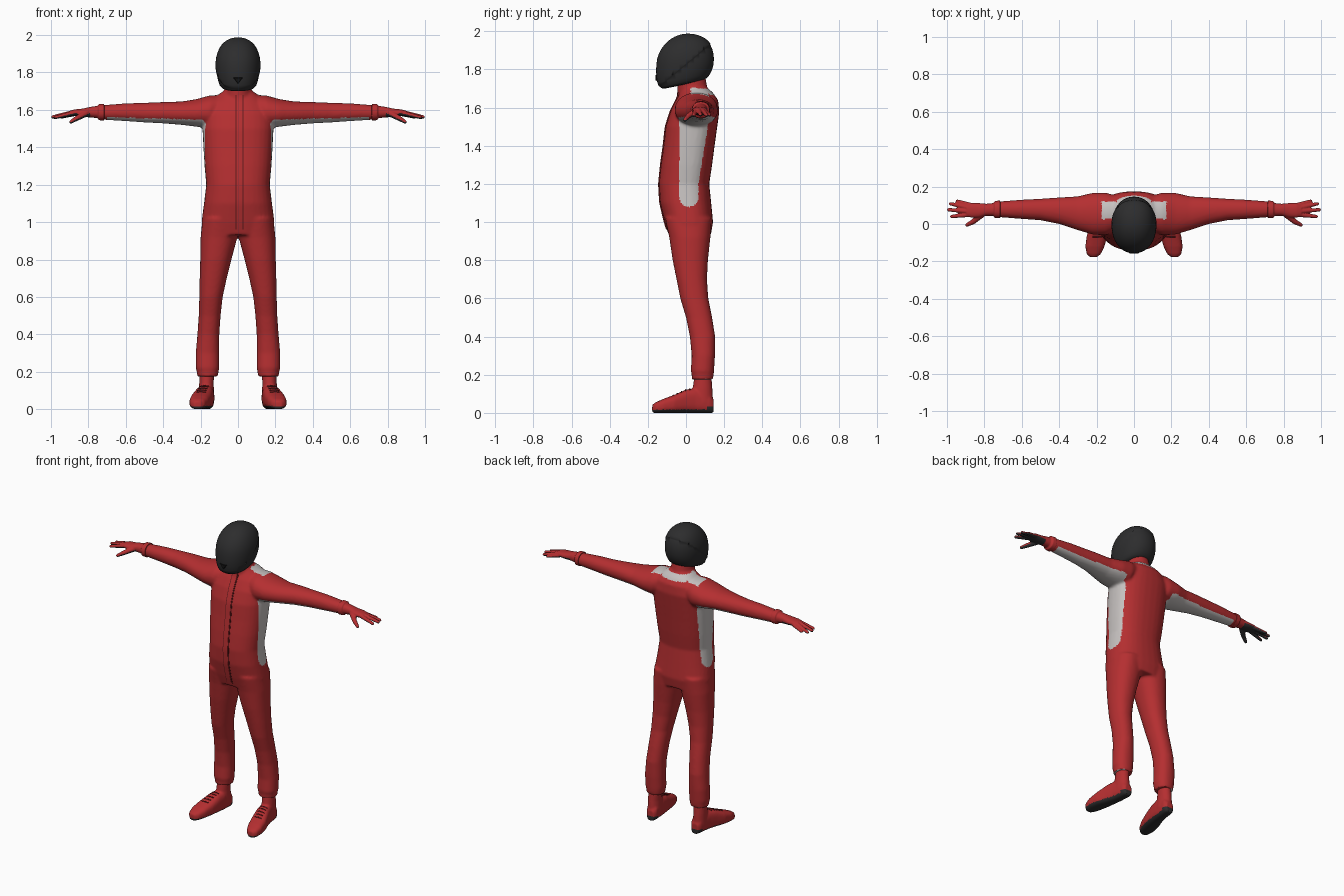
import bpy
import bmesh
import math
from mathutils import Matrix, Vector

default_cube = bpy.data.objects.get("Cube")
if default_cube:
    bpy.data.objects.remove(default_cube)


def material(name, color):
    mat = bpy.data.materials.new(name)
    mat.use_nodes = True
    mat.diffuse_color = (*color, 1)
    shader = mat.node_tree.nodes["Principled BSDF"]
    shader.inputs["Base Color"].default_value = (*color, 1)
    shader.inputs["Roughness"].default_value = 0.7
    return mat


RED = material("racing red", (0.46, 0.028, 0.03))
DARK_RED = material("seam dark red", (0.12, 0.01, 0.011))
WHITE = material("panel white", (0.56, 0.53, 0.52))
CHARCOAL = material("charcoal", (0.026, 0.026, 0.027))
BLACK = material("vent black", (0.006, 0.006, 0.006))


def loft(bm, axis, rings, side=1, power=2.4, sides=32):
    """Skin rounded sections given as (position, a_min, a_max, b_min, b_max) along an axis."""
    loops = []
    for t, a0, a1, b0, b1 in rings:
        loop = []
        for i in range(sides):
            angle = math.tau * i / sides
            c, s = math.cos(angle), math.sin(angle)
            a = (a0 + a1) / 2 + (a1 - a0) / 2 * math.copysign(abs(c) ** (2 / power), c)
            b = (b0 + b1) / 2 + (b1 - b0) / 2 * math.copysign(abs(s) ** (2 / power), s)
            x, y, z = {"x": (t, a, b), "y": (a, t, b), "z": (a, b, t)}[axis]
            loop.append(bm.verts.new((x * side, y, z)))
        loops.append(loop)
    faces = [bm.faces.new(loops[0]), bm.faces.new(loops[-1])]
    for low, high in zip(loops, loops[1:]):
        for i in range(sides):
            j = (i + 1) % sides
            faces.append(bm.faces.new((low[i], low[j], high[j], high[i])))
    bmesh.ops.recalc_face_normals(bm, faces=faces)


def tube(bm, start, end, r0, r1):
    """Tapered limb with rounded ends."""
    start, end = Vector(start), Vector(end)
    turn = (end - start).to_track_quat("Z", "Y").to_matrix().to_4x4()
    bmesh.ops.create_cone(bm, cap_ends=True, segments=12, radius1=r0, radius2=r1,
                          depth=(end - start).length,
                          matrix=Matrix.Translation((start + end) / 2) @ turn)
    for point, radius in ((start, r0), (end, r1)):
        bmesh.ops.create_icosphere(bm, subdivisions=2, radius=radius,
                                   matrix=Matrix.Translation(point))


def finish(name, bm, mats, voxel=0, smooth=0, subdivide=0, rule=None):
    """Make an object, bake its modifiers, then colour its faces by a rule."""
    mesh = bpy.data.meshes.new(name)
    bm.to_mesh(mesh)
    bm.free()
    obj = bpy.data.objects.new(name, mesh)
    bpy.context.collection.objects.link(obj)
    if voxel:
        remesh = obj.modifiers.new("fuse", "REMESH")
        remesh.mode = "VOXEL"
        remesh.voxel_size = voxel
    if smooth:
        relax = obj.modifiers.new("relax", "SMOOTH")
        relax.factor = 0.5
        relax.iterations = smooth
    if subdivide:
        obj.modifiers.new("round", "SUBSURF").levels = subdivide
    if obj.modifiers:
        graph = bpy.context.evaluated_depsgraph_get()
        baked = bpy.data.meshes.new_from_object(obj.evaluated_get(graph))
        obj.modifiers.clear()
        obj.data = baked
    obj.data.materials.clear()
    for mat in mats:
        obj.data.materials.append(mat)
    for face in obj.data.polygons:
        face.material_index = rule(face.center, face.normal) if rule else 0
    bpy.ops.object.select_all(action="DESELECT")
    obj.select_set(True)
    bpy.context.view_layer.objects.active = obj
    bpy.ops.object.shade_smooth_by_angle(angle=math.radians(40))
    return obj


# Suit: torso, collar, arms and legs fused into one garment
TORSO = [(.93, .19, -.09, .13), (1, .195, -.112, .142), (1.1, .182, -.136, .132),
         (1.2, .17, -.142, .122), (1.3, .179, -.132, .137), (1.4, .185, -.118, .15),
         (1.5, .19, -.107, .164), (1.58, .19, -.082, .175), (1.64, .155, -.052, .168),
         (1.68, .11, -.025, .14), (1.7, .08, -.02, .115)]
ARM = [(.06, -.02, .14, 1.56, 1.68), (.15, -.06, .168, 1.5, 1.678),
       (.22, -.057, .167, 1.51, 1.658), (.3, -.033, .148, 1.52, 1.645),
       (.4, .0, .142, 1.528, 1.642), (.5, .02, .135, 1.533, 1.638),
       (.6, .027, .13, 1.54, 1.635), (.73, .037, .12, 1.548, 1.625)]
LEG = [(1.02, .0, .19, -.11, .135), (.92, .003, .2, -.088, .128), (.8, .035, .202, -.07, .115),
       (.7, .06, .205, -.05, .11), (.6, .082, .207, -.03, .117), (.5, .093, .21, .0, .137),
       (.4, .1, .217, .02, .153), (.3, .1, .226, .03, .152), (.22, .1, .226, .025, .147),
       (.2, .104, .22, .03, .145), (.175, .108, .218, .03, .142)]

bm = bmesh.new()
loft(bm, "z", [(z, -w, w, front, back) for z, w, front, back in TORSO])
loft(bm, "z", [(1.62, -.085, .085, -.04, .13), (1.69, -.072, .072, -.045, .115),
               (1.77, -.066, .066, -.05, .1)], power=2)
for side in (1, -1):
    loft(bm, "x", ARM, side, power=2.1)
    loft(bm, "z", LEG, side, power=2.2)


def suit_colour(c, n):
    x = abs(c.x)
    # Side panel with a rounded lower end
    back_edge = .065 + .05 * min(max((c.z - 1.2) / .3, 0), 1)
    if .12 < x < .23 and 1.08 < c.z < 1.56 and -.035 < c.y < back_edge:
        drop = max(1.13 - c.z, 0)
        if abs(c.y - .015) < math.sqrt(max(.05 ** 2 - drop ** 2, 0)) or drop == 0:
            return 1
    # Underarm strip
    if .18 < x < .7 and n.z < -.6:
        return 1
    # Shoulder yoke below the collar
    if .075 < x < .175 and c.z > 1.64 and .025 < c.y < .12 and n.z > .2:
        return 1
    if x <= .09 and 1.665 < c.z < 1.7 and c.y > .02:
        return 1
    return 0


suit = finish("suit", bm, [RED, WHITE], voxel=.008, smooth=6, rule=suit_colour)


# Front zip flap with dark piping, following the chest
def front_strip(name, half, lift, mat):
    strip = bmesh.new()
    rows = []
    for i in range(37):
        z = .96 + .02 * i
        row = []
        for x in (.008 - half, .008 + half):
            hit, point, _, _ = suit.ray_cast(Vector((x, -1, z)), Vector((0, 1, 0)))
            row.append((x, point.y if hit else 0, z))
        rows.append(row)
    loops = []
    for (left, right) in rows:
        loops.append([strip.verts.new((p[0], p[1] + d, p[2]))
                      for p, d in ((left, .004), (left, -lift), (right, -lift), (right, .004))])
    for low, high in zip(loops, loops[1:]):
        for i in range(4):
            j = (i + 1) % 4
            strip.faces.new((low[i], low[j], high[j], high[i]))
    strip.faces.new(loops[0])
    strip.faces.new(loops[-1])
    bmesh.ops.recalc_face_normals(strip, faces=strip.faces)
    finish(name, strip, [mat])


front_strip("zip_piping", .022, .002, DARK_RED)
front_strip("zip_flap", .016, .005, RED)

# Gloves with dark palms, and lace-up boots with dark soles
FINGERS = [((.87, .1, 1.58), (.945, .122, 1.562)), ((.88, .086, 1.585), (.98, .108, 1.56)),
           ((.885, .068, 1.586), (.991, .076, 1.562)), ((.88, .05, 1.583), (.975, .04, 1.56))]
SHOE = [(.145, .165, .025, .07), (.125, .165, .037, .1), (.05, .172, .044, .13),
        (0, .182, .049, .122), (-.06, .197, .055, .095), (-.12, .209, .051, .073),
        (-.16, .215, .038, .055), (-.177, .217, .018, .042)]

for side, label in ((1, "left"), (-1, "right")):
    bm = bmesh.new()
    loft(bm, "x", [(.715, .03, .126, 1.543, 1.632), (.745, .032, .123, 1.545, 1.631),
                   (.75, .042, .112, 1.556, 1.622), (.79, .044, .108, 1.56, 1.616),
                   (.83, .034, .112, 1.562, 1.607), (.87, .034, .112, 1.567, 1.603),
                   (.895, .042, .1, 1.57, 1.597)], side, power=2.2)
    for start, end in FINGERS:
        tube(bm, (start[0] * side, *start[1:]), (end[0] * side, *end[1:]), .013, .0095)
    tube(bm, (.815 * side, .05, 1.58), (.86 * side, .012, 1.556), .018, .014)
    tube(bm, (.86 * side, .012, 1.556), (.893 * side, -.005, 1.536), .014, .01)
    finish(label + "_glove", bm, [RED, CHARCOAL], voxel=.004, smooth=3,
           rule=lambda c, n: int(abs(c.x) > .79 and n.z < -.15))

    bm = bmesh.new()
    loft(bm, "y", [(y, x - w, x + w, 0, top) for y, x, w, top in SHOE], side, power=2.8)
    loft(bm, "z", [(.05, .125, .21, .02, .143), (.13, .13, .208, .035, .138),
                   (.2, .128, .204, .045, .133)], side, power=2)
    boot = finish(label + "_boot", bm, [RED, CHARCOAL], voxel=.006, smooth=4,
                  rule=lambda c, n: int(c.z < .018 or (c.y > .11 and c.z < .035)))

    bm = bmesh.new()
    for i in range(5):
        y = .02 - .022 * i
        middle = .18 - .2 * (y - .02)
        points = []
        for dx in (-.022, 0, .022):
            x = (middle + dx) * side
            hit, point, _, _ = boot.ray_cast(Vector((x, y, 1)), Vector((0, 0, -1)))
            points.append(point if hit else Vector((x, y, .1)))
        for a, b in zip(points, points[1:]):
            tube(bm, a, b, .0035, .0035)
    finish(label + "_laces", bm, [DARK_RED])

# Helmet: rounded shell, tilted lower rim, raised visor
HELMET = [(1.722, .08, -.115, .09), (1.73, .1, -.14, .115), (1.78, .113, -.155, .138),
          (1.83, .118, -.153, .147), (1.88, .116, -.144, .148), (1.93, .098, -.112, .132),
          (1.96, .074, -.075, .102), (1.977, .045, -.04, .065), (1.984, .015, -.005, .025)]
bm = bmesh.new()
loft(bm, "z", [(z, -w, w, front, back) for z, w, front, back in HELMET], power=2.15)
for v in bm.verts:
    v.co.z += .22 * v.co.y * min(max((1.83 - v.co.z) / .1, 0), 1)
helmet = finish("helmet", bm, [CHARCOAL], subdivide=1)

bm = bmesh.new()
bm.from_mesh(helmet.data)
edge_point, edge_normal = Vector((0, -.12, 1.725)), Vector((0, -.64, .77))
bmesh.ops.bisect_plane(bm, geom=bm.verts[:] + bm.edges[:] + bm.faces[:],
                       plane_co=edge_point, plane_no=edge_normal)
visor = [f for f in bm.faces if (f.calc_center_median() - edge_point).dot(edge_normal) > 0]
bmesh.ops.inset_region(bm, faces=visor, thickness=.003, depth=.004, use_even_offset=True)
bm.to_mesh(helmet.data)
bm.free()
helmet.data.update()

# Triangular chin vent
hit, spot, _, _ = helmet.ray_cast(Vector((0, -1, 1.757)), Vector((0, 1, 0)))
bm = bmesh.new()
bmesh.ops.create_cone(bm, cap_ends=True, segments=3, radius1=.032, radius2=.026, depth=.009)
vent = finish("chin_vent", bm, [BLACK])
lowest = min(vent.data.vertices, key=lambda v: v.co.y).co
spin = -math.pi / 2 - math.atan2(lowest.y, lowest.x)
vent.data.transform(Matrix.Translation((0, spot.y, 1.762)) @ Matrix.Rotation(math.pi / 2, 4, "X")
                    @ Matrix.Diagonal((1, .75, 1, 1)) @ Matrix.Rotation(spin, 4, "Z"))
